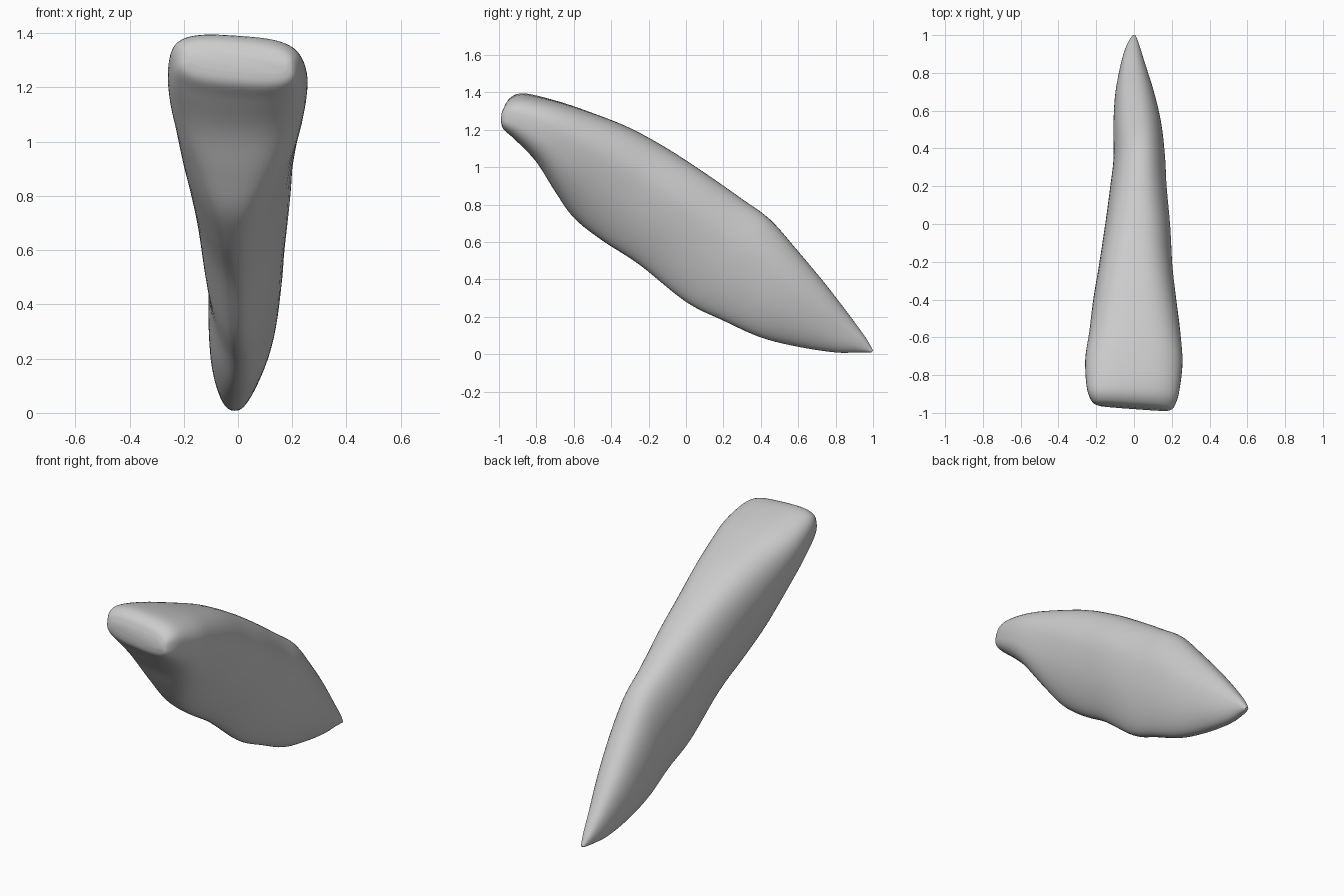
import bpy
import bmesh
from math import cos, sin, pi, copysign
from mathutils import Vector

SEGMENTS = 56
STEPS = 5

cube = bpy.data.objects.get("Cube")
if cube:
    bpy.data.objects.remove(cube, do_unlink=True)

# Cross-sections from biting edge to root tip, in hundredths:
# top y, top z, bottom y, bottom z, right x, left x, underside taper
SECTIONS = [
    (-97, 132, -98, 126, -18, 18, 0),
    (-94, 137, -97, 121, -22, 21, 0),
    (-86, 139, -91, 115, -25, 24, 5),
    (-68, 135, -80, 103, -26, 26, 12),
    (-50, 129, -70, 87, -24, 25, 25),
    (-30, 121, -60, 73, -22, 23, 40),
    (-10, 110, -45, 61, -19, 21, 45),
    (10, 97, -25, 48, -16, 20, 45),
    (30, 83, 0, 28, -13, 18, 40),
    (45, 72, 20, 18, -11, 17, 35),
    (60, 55, 40, 9, -11, 15, 30),
    (75, 37, 60, 4, -10, 11, 25),
    (88, 20, 80, 1, -7, 6, 15),
    (96, 9, 92, 1, -4, 3, 10),
    (100, 2, 99, 1, -1, 1, 0),
]


def blend(a, b, c, d, t):
    """Smooth curve value between b and c."""
    return b + (c - a + (2 * a - 5 * b + 4 * c - d + (3 * (b - c) + d - a) * t) * t) * t / 2


def dense_sections():
    rows = [[v / 100 for v in row] for row in SECTIONS]
    last = len(rows) - 1
    for i in range(last):
        window = [rows[min(max(i + k, 0), last)] for k in (-1, 0, 1, 2)]
        for s in range(STEPS):
            yield [blend(*vals, s / STEPS) for vals in zip(*window)]
    yield rows[last]


def rounded(value, exponent):
    return copysign(abs(value) ** (2 / exponent), value)


def section_ring(bm, section):
    """Rounded-square ring, squarer at the crown and narrower below."""
    ty, tz, by, bz, right, left, taper = section
    top, bottom = Vector((0, ty, tz)), Vector((0, by, bz))
    crown = min(max(-(ty + by) / 2, 0), 1)
    exponent = 2.3 + 0.9 * crown
    ring = []
    for k in range(SEGMENTS):
        angle = 2 * pi * k / SEGMENTS
        u, v = rounded(cos(angle), exponent), rounded(sin(angle), exponent)
        low = min(max((0.4 - v) / 1.4, 0), 1)
        x = (right + left) / 2 + u * (left - right) / 2 * (1 - taper * low ** 1.5)
        x -= 0.05 * low * taper
        point = bottom.lerp(top, (v + 1) / 2)
        # slanted biting edge
        slant = crown ** 4 * x
        ring.append(bm.verts.new((x, point.y - 0.08 * slant, point.z - 0.1 * slant)))
    return ring


# Tooth body: loft through the rings
bm = bmesh.new()
rings = [section_ring(bm, s) for s in dense_sections()]
for a, b in zip(rings, rings[1:]):
    for k in range(SEGMENTS):
        n = (k + 1) % SEGMENTS
        bm.faces.new((a[k], a[n], b[n], b[k]))
bm.faces.new(rings[0])
bm.faces.new(rings[-1])
bmesh.ops.recalc_face_normals(bm, faces=bm.faces)
mesh = bpy.data.meshes.new("tooth")
bm.to_mesh(mesh)
bm.free()
tooth = bpy.data.objects.new("tooth", mesh)
bpy.context.collection.objects.link(tooth)

# Plain light grey
grey = bpy.data.materials.new("light grey")
grey.use_nodes = True
colour = (0.6, 0.6, 0.6, 1)
grey.diffuse_color = colour
grey.node_tree.nodes["Principled BSDF"].inputs["Base Color"].default_value = colour
mesh.materials.append(grey)

bpy.ops.object.select_all(action="DESELECT")
tooth.select_set(True)
bpy.context.view_layer.objects.active = tooth
bpy.ops.object.shade_smooth_by_angle(angle=pi / 3)
